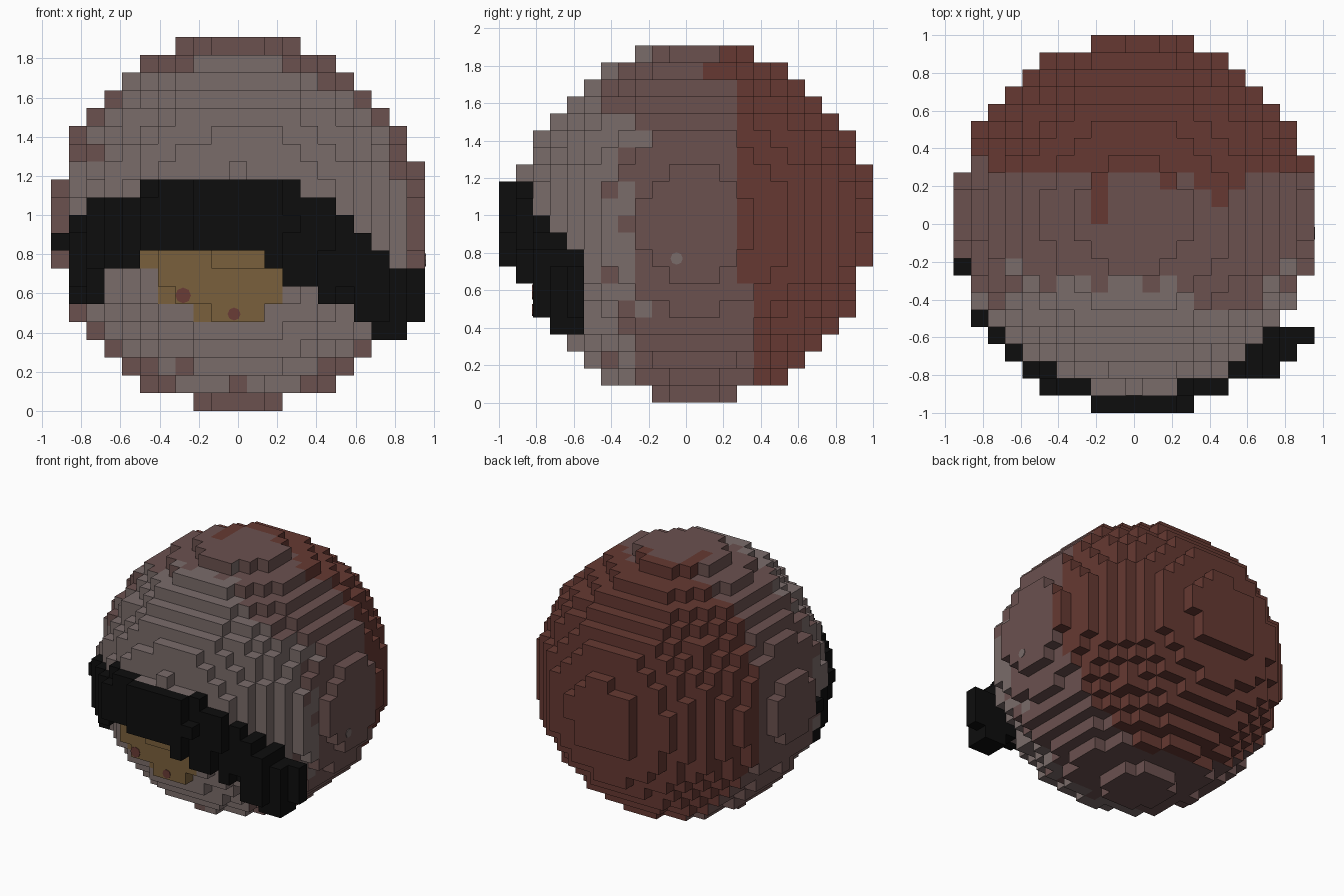
import bpy, bmesh, math, random
from mathutils import Vector, noise

random.seed(4)
cube = bpy.data.objects.get("Cube")
if cube:
    bpy.data.objects.remove(cube, do_unlink=True)

S = 2 / 22                       # voxel size
CENTRE = Vector((0.1, 0.02, 0.1))  # ball centre in voxel units
R2 = 109.1                       # squared ball radius in voxel units


def material(name, rgb):
    lin = [((c / 255 + 0.055) / 1.055) ** 2.4 for c in rgb] + [1]
    m = bpy.data.materials.new(name)
    m.use_nodes = True
    m.diffuse_color = lin
    bsdf = m.node_tree.nodes["Principled BSDF"]
    bsdf.inputs["Base Color"].default_value = lin
    bsdf.inputs["Roughness"].default_value = 0.9
    return m


GREY = material("warm grey", (122, 108, 106))
PINK = material("dusty pink", (107, 81, 79))
BRICK = material("brick red", (102, 57, 50))
GOLD = material("dull gold", (122, 96, 60))
BLACK = material("black", (13, 13, 13))
SPOT = material("dark red", (106, 60, 54))


def world(p):
    return Vector((p[0] * S, (p[1] + 0.5) * S, (p[2] + 10.5) * S))


def in_ball(p):
    return (Vector(p) - CENTRE).length_squared < R2


def voxel_object(name, cells, mats, rule):
    """Build only the exposed faces of a set of voxels."""
    bm = bmesh.new()
    verts = {}

    def vert(p):
        key = tuple(round(2 * c) for c in p)
        if key not in verts:
            verts[key] = bm.verts.new(world(p))
        return verts[key]

    for cell in sorted(cells):
        c = Vector(cell)
        for axis in range(3):
            for sign in (-1, 1):
                n = Vector((0, 0, 0))
                n[axis] = sign
                if tuple(int(v) for v in c + n) in cells:
                    continue
                u = Vector((0, 0, 0))
                u[(axis + 1) % 3] = 0.5
                v = n.cross(u)
                mid = c + n / 2
                face = bm.faces.new([vert(mid + q) for q in
                                     (-u - v, u - v, u + v, v - u)])
                face.material_index = rule(cell, n, world(mid))
    me = bpy.data.meshes.new(name)
    bm.to_mesh(me)
    bm.free()
    for m in mats:
        me.materials.append(m)
    ob = bpy.data.objects.new(name, me)
    bpy.context.collection.objects.link(ob)
    return ob


# Round body, coloured in bands from front to back
GOLD_ROWS = {-2: (-5, 1), -3: (-4, 2), -4: (-4, 2), -5: (-2, 1)}


def body_rule(cell, n, p):
    i, j, k = cell
    if j < -5 and k in GOLD_ROWS:
        lo, hi = GOLD_ROWS[k]
        if lo <= i <= hi:
            return 3
    # ragged edge of the back patch, with two drips on top
    if p.y > 0.33 - 0.05 * p.x + 0.1 * (0.95 - p.z):
        return 2
    if k > 6 and ((i == -2 and j >= 0) or (i == 5 and j >= 1)):
        return 2
    # patchy edge between the face and the middle band
    edge = -0.29 + 0.13 * min(0, noise.noise(p * 6))
    if p.z > 1.5 and p.x > 0.25:
        edge -= 0.12
    if p.y > edge:
        return 0 if p.y < -0.15 and random.random() < 0.06 else 1
    return 1 if p.y < -0.3 and p.y > -0.5 and random.random() < 0.12 else 0


span = range(-10, 11)
ball = {(i, j, k) for i in span for j in span for k in span
        if in_ball((i, j, k))}
voxel_object("round_body", ball, [GREY, PINK, BRICK, GOLD], body_rule)


def front_of(i, k):
    rest = R2 - (i - CENTRE.x) ** 2 - (k - CENTRE.z) ** 2
    return math.ceil(CENTRE.y - math.sqrt(rest)) if rest > 0 else 0


# Slanted black band: bottom and top row for every column
bottoms = [-1, -4, -4, -2, -2] + [-1] * 7 + [-2, -3, -3, -4, -4, -5, -6, -6, -5]
tops = [-1, 0, 1, 1, 1] + [2] * 9 + [1, 1, 0, -1, -2, -3, -3]
band = set()
for i, lo, hi in zip(span, bottoms, tops):
    for k in range(lo, hi + 1):
        if i < 7:
            band.add((i, front_of(i, k) - 1, k))
        else:                     # loose end standing off the surface
            start = {7: -9, 8: -9, 9: -8, 10: -7}[i] + (k == -6 and i == 8)
            for j in range(start, -6):
                if (i, j, k) not in ball:
                    band.add((i, j, k))
voxel_object("black_band", band, [BLACK], lambda cell, n, p: 0)


# Small painted dots as thin plates
def dot(name, loc, radius, rot, mat):
    bpy.ops.mesh.primitive_cylinder_add(vertices=8, radius=radius, depth=0.008,
                                        location=loc, rotation=rot)
    ob = bpy.context.object
    ob.name = name
    ob.data.materials.append(mat)


for x, z, r in ((-0.28, 0.59, 0.04), (-0.02, 0.495, 0.033)):
    i, k = round(x / S), round(z / S - 10.5)
    dot("mouth_spot", (x, front_of(i, k) * S, z), r, (math.pi / 2, 0, 0), SPOT)
dot("side_spot", (10.5 * S, -0.05, 0.77), 0.033, (0, math.pi / 2, 0), GREY)
